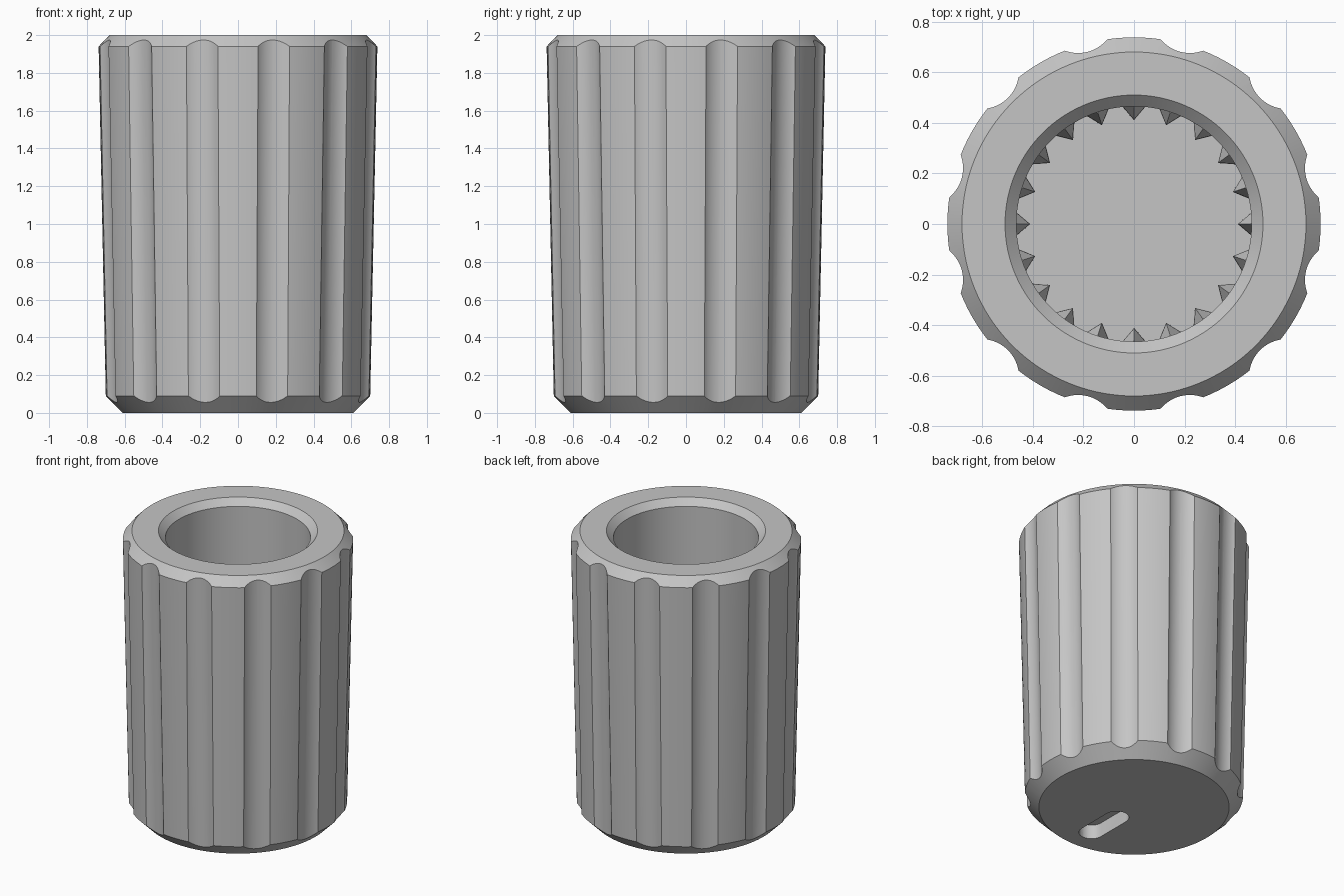
import bpy
import bmesh
import math
from mathutils import Matrix, Vector

if "Cube" in bpy.data.objects:
    bpy.data.objects.remove(bpy.data.objects["Cube"], do_unlink=True)

grey = bpy.data.materials.new("plain grey")
grey.use_nodes = True
COLOUR = (0.56, 0.56, 0.56, 1)
grey.diffuse_color = COLOUR
grey.node_tree.nodes["Principled BSDF"].inputs["Base Color"].default_value = COLOUR


def finish(name, bm):
    """Turn a bmesh into a linked grey object."""
    bmesh.ops.recalc_face_normals(bm, faces=bm.faces)
    mesh = bpy.data.meshes.new(name)
    bm.to_mesh(mesh)
    bm.free()
    mesh.materials.append(grey)
    obj = bpy.data.objects.new(name, mesh)
    bpy.context.collection.objects.link(obj)
    return obj


def lathe(name, profile, steps):
    """Revolve a radius/height profile about the z axis."""
    bm = bmesh.new()
    verts = [bm.verts.new((r, 0, z)) for r, z in profile]
    edges = [bm.edges.new(pair) for pair in zip(verts, verts[1:])]
    bmesh.ops.spin(bm, geom=verts + edges, cent=(0, 0, 0), axis=(0, 0, 1),
                   angle=math.tau, steps=steps)
    bmesh.ops.remove_doubles(bm, verts=bm.verts, dist=1e-4)
    return finish(name, bm)


def loft(bm, sections):
    """Skin matching closed sections and cap both ends."""
    rings = [[bm.verts.new(p) for p in s] for s in sections]
    n = len(rings[0])
    for a, b in zip(rings, rings[1:]):
        for i in range(n):
            j = (i + 1) % n
            bm.faces.new((a[i], a[j], b[j], b[i]))
    bm.faces.new(rings[0])
    bm.faces.new(rings[-1])


def cut(target, cutter):
    cutter.hide_render = True
    mod = target.modifiers.new("cut", "BOOLEAN")
    mod.operation = "DIFFERENCE"
    mod.solver = "EXACT"
    mod.object = cutter
    bpy.context.view_layer.objects.active = target
    bpy.ops.object.modifier_apply(modifier=mod.name)
    bpy.data.objects.remove(cutter, do_unlink=True)


# Tapered body with chamfered ends and a blind bore
FLOOR, BORE = 0.25, 0.465
BOTTOM_R, TOP_R = 0.70, 0.738
body = lathe("knob_body", [
    (0, 0), (0.61, 0), (BOTTOM_R, 0.09), (TOP_R, 1.94), (0.68, 2),
    (0.51, 2), (BORE, 1.955), (BORE, FLOOR), (0, FLOOR)], 120)

# Twelve grip flutes following the taper
FLUTE_R = 0.146
tilt = math.atan((TOP_R - BOTTOM_R) / 1.85)
bm = bmesh.new()
for i in range(12):
    place = (Matrix.Rotation(math.radians(15 + 30 * i), 4, "Z")
             @ Matrix.Translation((0.831, 0, 1))
             @ Matrix.Rotation(tilt, 4, "Y"))
    bmesh.ops.create_cone(bm, cap_ends=True, segments=64, radius1=FLUTE_R,
                          radius2=FLUTE_R, depth=2.4, matrix=place)
cut(body, finish("flute_cutter", bm))

# Shallow rounded slot in the underside, toward the front
SLOT_R, SLOT_HALF, SLOT_Y = 0.08, 0.125, -0.3
outline = []
for end in (1, -1):
    for k in range(17):
        a = math.pi * k / 16 + (0 if end > 0 else math.pi)
        outline.append((SLOT_R * math.cos(a),
                        SLOT_Y + end * SLOT_HALF + SLOT_R * math.sin(a)))
bm = bmesh.new()
loft(bm, [[(x, y, z) for x, y in outline] for z in (-0.1, 0.1)])
cut(body, finish("slot_cutter", bm))

bpy.ops.object.select_all(action="DESELECT")
body.select_set(True)
bpy.context.view_layer.objects.active = body
bpy.ops.object.shade_smooth_by_angle(angle=math.radians(25))

# Twenty pointed spline teeth inside the bore, with tapered lead-ins
bm = bmesh.new()
for i in range(20):
    turn = Matrix.Rotation(math.tau * i / 20, 4, "Z")
    sections = []
    for z, tip, half in ((FLOOR - 0.02, 0.41, 0.055), (1.05, 0.412, 0.053),
                         (1.15, 0.46, 0.01)):
        triangle = ((tip, 0), (0.475, half), (0.475, -half))
        sections.append([turn @ Vector((x, y, z)) for x, y in triangle])
    loft(bm, sections)
finish("spline_teeth", bm)
